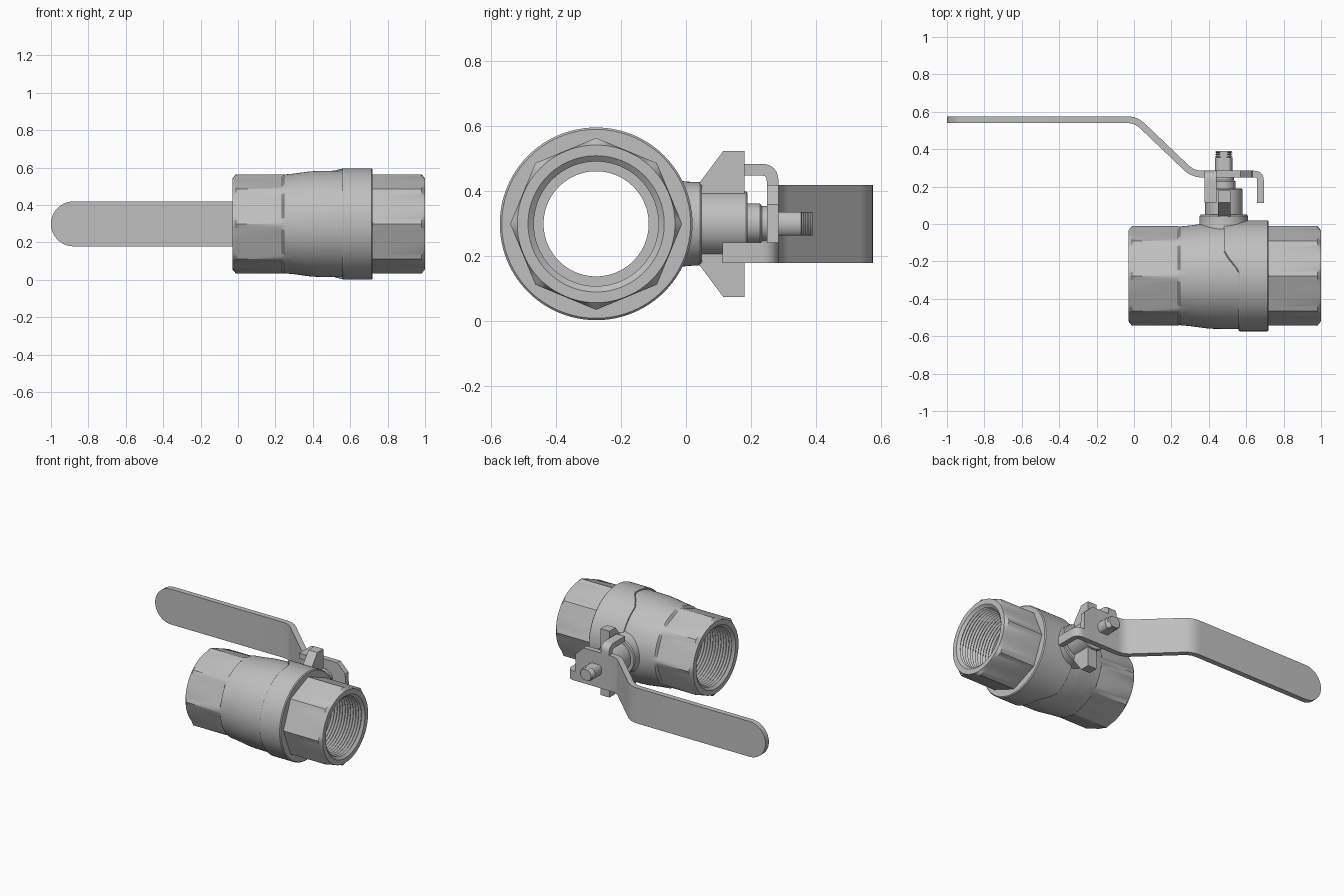
import bpy, bmesh, math

if "Cube" in bpy.data.objects:
    bpy.data.objects.remove(bpy.data.objects["Cube"])

steel = bpy.data.materials.new("steel grey")
steel.use_nodes = True
GREY = (0.52, 0.52, 0.52, 1)
steel.diffuse_color = GREY
steel.node_tree.nodes["Principled BSDF"].inputs["Base Color"].default_value = GREY

AX_Y, AX_Z = -0.277, 0.299      # pipe axis
STEM_X = 0.48                   # stem axis


def finish(name, bm, thickness=0):
    bmesh.ops.recalc_face_normals(bm, faces=bm.faces)
    me = bpy.data.meshes.new(name)
    bm.to_mesh(me)
    bm.free()
    me.materials.append(steel)
    ob = bpy.data.objects.new(name, me)
    bpy.context.collection.objects.link(ob)
    bpy.ops.object.select_all(action='DESELECT')
    ob.select_set(True)
    bpy.context.view_layer.objects.active = ob
    if thickness:
        mod = ob.modifiers.new("Thickness", 'SOLIDIFY')
        mod.thickness, mod.offset, mod.use_even_offset = thickness, 0, True
        bpy.ops.object.modifier_apply(modifier=mod.name)
    bpy.ops.object.shade_smooth_by_angle(angle=math.radians(28))
    return ob


def loft(name, rings, closed):
    """Bridge rings of points; closed joins last ring to first, otherwise cap."""
    bm = bmesh.new()
    vs = [[bm.verts.new(p) for p in ring] for ring in rings]
    n = len(vs[0])
    pairs = list(zip(vs, vs[1:])) + ([(vs[-1], vs[0])] if closed else [])
    for a, b in pairs:
        for i in range(n):
            j = (i + 1) % n
            bm.faces.new((a[i], a[j], b[j], b[i]))
    if not closed:
        bm.faces.new(vs[0])
        bm.faces.new(vs[-1])
    return finish(name, bm)


def fillet(pts, d, n=6):
    """Round the inner corners of a 2D path."""
    out = [pts[0]]
    for a, b, c in zip(pts, pts[1:], pts[2:]):
        la, lc = math.dist(a, b), math.dist(c, b)
        p = [b[k] + (a[k] - b[k]) * d / la for k in (0, 1)]
        q = [b[k] + (c[k] - b[k]) * d / lc for k in (0, 1)]
        for i in range(n + 1):
            t = i / n
            out.append(tuple((1 - t) ** 2 * p[k] + 2 * t * (1 - t) * b[k] + t * t * q[k]
                             for k in (0, 1)))
    return out + [pts[-1]]


# Valve body: round and octagonal sections in one revolved shell
SEG = 96
OCT = 0.265


def octagon(a):
    a = (a + math.pi / 8) % (math.pi / 4) - math.pi / 8
    return OCT * math.cos(math.pi / 8) / math.cos(math.pi / 8 - abs(a))


def thread(x0, x1, pitch=0.02):
    """Zigzag inside thread from x0 to x1."""
    n = round(abs(x1 - x0) / pitch)
    step = (x1 - x0) / n
    out = []
    for i in range(n):
        out += [(x0 + i * step, 0.192, ''), (x0 + (i + 0.5) * step, 0.203, '')]
    return out + [(x1, 0.192, '')]


# (x, radius, kind): o = cut by octagon, s = edge that swells toward the stem
profile = [(-0.03, 0.21, ''), (-0.03, 0.243, 'o'), (-0.012, 0.27, 'o'), (0.235, 0.27, 'o'),
           (0.245, 0.264, ''), (0.30, 0.269, ''), (0.38, 0.28, ''), (0.42, 0.283, ''),
           (0.56, 0.285, 's'), (0.56, 0.293, 's'), (0.566, 0.297, 's'),
           (0.714, 0.297, ''), (0.72, 0.291, ''), (0.72, 0.27, 'o'),
           (0.982, 0.27, 'o'), (1.0, 0.243, 'o'), (1.0, 0.21, '')]
profile += thread(0.985, 0.745) + [(0.73, 0.192, ''), (0.73, 0.162, ''),
                                   (0.24, 0.162, ''), (0.24, 0.192, '')]
profile += thread(0.225, -0.015)

rings = []
for x, r, kind in profile:
    ring = []
    for i in range(SEG):
        a = 2 * math.pi * i / SEG
        rr = min(r, octagon(a)) if kind == 'o' else r
        t = min(max(math.sin(a) / 0.5, 0), 1)
        xx = x - 0.08 * t * t * (3 - 2 * t) if kind == 's' else x
        ring.append((xx, AX_Y + rr * math.sin(a), AX_Z + rr * math.cos(a)))
    rings.append(ring)
loft("valve_body", rings, True)


# Stem parts, revolved about the y direction
def turned(name, prof, flat=1.0, seg=48):
    rings = []
    for y, r in prof:
        ring = []
        for i in range(seg):
            a = 2 * math.pi * i / seg
            z = max(-flat, min(flat, r * math.cos(a)))
            ring.append((STEM_X + r * math.sin(a), y, AX_Z + z))
        rings.append(ring)
    return loft(name, rings, False)


turned("stem_boss", [(-0.08, 0.137), (-0.03, 0.137), (-0.005, 0.131), (0.02, 0.129),
                     (0.043, 0.129), (0.05, 0.123)])
turned("stem_neck", [(0.04, 0.1), (0.185, 0.1), (0.19, 0.096)])
turned("stem_gland", [(0.18, 0.062), (0.228, 0.062), (0.234, 0.055), (0.252, 0.055)])
stem = [(0.24, 0.047), (0.355, 0.047)]
for k in range(3):
    stem += [(0.357 + k * 0.011, 0.038), (0.362 + k * 0.011, 0.046)]
turned("stem_tip", stem + [(0.39, 0.04)], flat=0.036)

# Stop fins above and below the neck
FIN = [(0.04, 0.03), (0.04, 0.125), (0.115, 0.225), (0.18, 0.225), (0.18, 0.03)]
for name, s in (("upper_stop_fin", 1), ("lower_stop_fin", -1)):
    loft(name, [[(x, y, AX_Z + s * z) for y, z in FIN] for x in (0.448, 0.515)], False)


# Bent sheet-metal lever
def sheet(name, edges, thickness=0.036):
    bm = bmesh.new()
    rows = [(bm.verts.new(a), bm.verts.new(b)) for a, b in edges]
    for (a, b), (c, d) in zip(rows, rows[1:]):
        bm.faces.new((a, b, d, c))
    return finish(name, bm, thickness)


def lever_span(x):
    """Lower and upper edge of the lever, relative to the axis."""
    if x < -0.88:
        h = math.sqrt(max(0.12 ** 2 - (x + 0.88) ** 2, 1e-5))
        return -h, h
    if x <= 0.57:
        return -0.12, 0.12
    if x <= 0.6301:
        return -0.12, 0.12 - (x - 0.57)
    return -0.12, -0.058


GRIP_Y, PLATE_Y = 0.558, 0.267
path = [(-0.88 - 0.12 * math.cos(math.pi * i / 24), GRIP_Y) for i in range(12)]
path += fillet([(-0.88, GRIP_Y), (0.01, GRIP_Y), (0.315, PLATE_Y), (0.57, PLATE_Y)], 0.05)
path += [(0.60, PLATE_Y), (0.63, PLATE_Y)]
path += fillet([(0.633, PLATE_Y), (0.676, PLATE_Y), (0.676, 0.112)], 0.035)
sheet("lever_handle", [[(x, y, AX_Z + z) for z in lever_span(x)] for x, y in path])

# Bent stop tab on the lever's upper edge
tab = fillet([(0.08, PLATE_Y), (0.167, PLATE_Y), (0.167, 0.115)], 0.035)
sheet("lever_stop_tab", [[(x, y, AX_Z + z) for x in (0.378, 0.44)] for z, y in tab])
